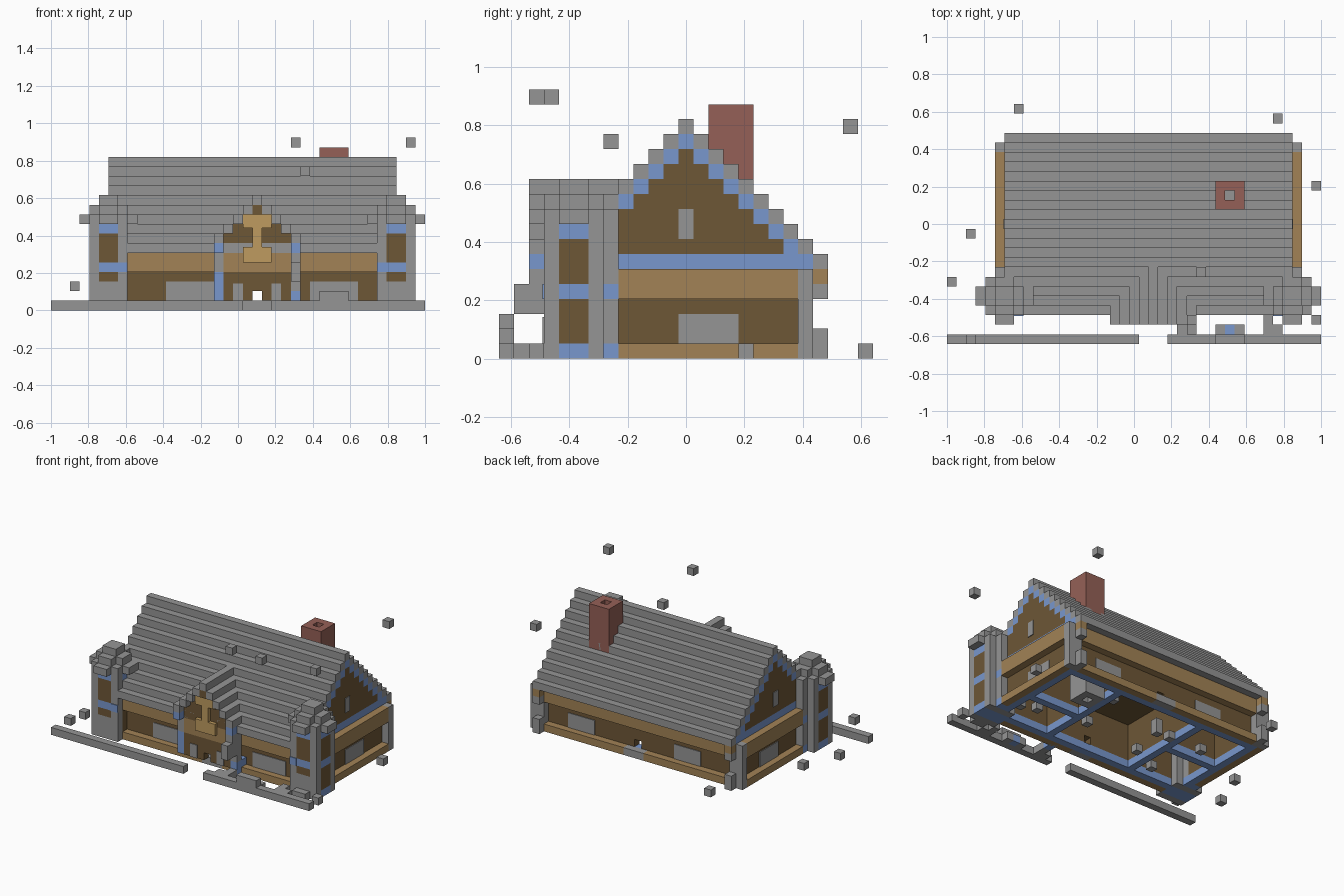
import bpy
import bmesh
import random

cube = bpy.data.objects.get("Cube")
if cube:
    bpy.data.objects.remove(cube, do_unlink=True)

UNIT = 2 / 39          # edge length of one block
MIRROR = 42            # left edge + right edge of mirrored parts
RIDGE = 12             # row of the main roof ridge
PORCH = 21             # column of the porch ridge


def material(name, *rgb):
    mat = bpy.data.materials.new(name)
    mat.use_nodes = True
    mat.diffuse_color = (*rgb, 1)
    mat.node_tree.nodes["Principled BSDF"].inputs["Base Color"].default_value = (*rgb, 1)
    return mat


stone = material("grey stone", .3, .3, .3)
blue = material("blue timber", .19, .31, .61)
tan = material("tan timber", .36, .225, .092)
brown = material("dark brown wall", .155, .095, .037)
gold = material("light tan ornament", .52, .33, .115)
brick = material("red brick", .3, .118, .095)


def part(name, mat, boxes, mirror=False):
    """Join block-aligned boxes (x range, y range, z range) into one object."""
    boxes = list(boxes)
    if mirror:
        boxes += [((MIRROR - x[1], MIRROR - x[0]), y, z) for x, y, z in boxes]
    bm = bmesh.new()
    for ranges in boxes:
        made = bmesh.ops.create_cube(bm, size=1)["verts"]
        for v in made:
            v.co = [(lo if c < 0 else hi) * UNIT for c, (lo, hi) in zip(v.co, ranges)]
            v.co.x -= 1
            v.co.y -= 12.5 * UNIT
    mesh = bpy.data.meshes.new(name)
    bm.to_mesh(mesh)
    bm.free()
    mesh.materials.append(mat)
    obj = bpy.data.objects.new(name, mesh)
    bpy.context.collection.objects.link(obj)
    return obj


def cell(x, y, z):
    return (x, x + 1), (y, y + 1), (z, z + 1)


def roof_height(row):
    return 15 - abs(row - RIDGE)


# Main roof: stepped courses, the front ones fitting between the towers
def course(row):
    top = roof_height(row) + 1
    span = (6, 36) if row > 6 else (8, 34)
    return span, (row, row + 1), (top - 1, top)


part("main_roof", stone, [course(r) for r in range(3, 22)])
part("ceiling", brown, [((7, 35), (6, 19), (6, 7))])

# Gable ends: brown infill with stepped blue trim
rows = range(8, 20)
side = (6, 7)
part("gable_wall", brown, [(side, (r, r + 1), (7, roof_height(r) - 1)) for r in rows
                           if roof_height(r) > 8], True)
part("gable_trim", blue, [(side, (r, r + 1), (roof_height(r) - 1, roof_height(r)))
                          for r in rows], True)
part("gable_band", blue, [(side, (8, 21), (6, 7))], True)
part("gable_window", stone, [((5.9, 6), (12, 13), (8, 10))], True)

# Side walls with beams and ledges
part("side_wall", brown, [(side, (8, 20), (1, 6))], True)
part("side_beam", tan, [((5, 6), (8, 20), (4, 6))], True)
part("side_ledge", tan, [((5, 6), (8, 20), (0, 1))], True)
part("side_window", stone, [((5.9, 6), (12, 16), (1, 3))], True)

# Front and back walls, each with a one-block doorway
for name, wall, out, span, panes in (("front", 5, 4, (8, 34), ((12, 17), (27, 32))),
                                     ("back", 19, 20, (7, 35), ((12, 16), (28, 32)))):
    deep, ledge = (wall, wall + 1), (out, out + 1)
    left, right = (span[0], PORCH), (PORCH + 1, span[1])
    part(name + "_wall", brown, [(left, deep, (1, 6)), (right, deep, (1, 6)),
                                 ((PORCH, PORCH + 1), deep, (2, 6))])
    part(name + "_beam", tan, [(span, ledge, (4, 6))])
    part(name + "_ledge", tan, [((span[0], PORCH - 1), ledge, (0, 1)),
                                ((PORCH + 2, span[1]), ledge, (0, 1))])
    part(name + "_doorstep", stone, [((PORCH - 1, PORCH + 2), ledge, (0, 1))])
    face = (wall - .1, wall) if name == "front" else (wall + 1, wall + 1.1)
    part(name + "_window", stone, [(pane, face, (1, 3)) for pane in panes])

# Back corner posts and log ends
part("corner_post", stone, [((5, 6), (20, 21), (0, 6)), (side, (20, 21), (0, 4)),
                            (side, (21, 22), (0, 2)), (side, (20, 22), (4, 5))], True)
part("log_end", tan, [(side, (20, 22), (5, 6))], True)

# Foundation ring, partitions and hearth
part("foundation", blue, [((8, 34), (5, 6), (0, 1)),
                          ((7, 35), (19, 20), (0, 1)), ((14, 15), (6, 19), (0, 1)),
                          ((27, 28), (6, 19), (0, 1)), ((7, 14), (12, 13), (0, 1)),
                          ((28, 35), (11, 12), (0, 1))])
part("side_foundation", blue, [(side, (8, 20), (0, 1))], True)
part("partition", brown, [((14, 15), (6, 19), (1, 6)), ((27, 28), (6, 19), (1, 6)),
                          ((7, 14), (12, 13), (1, 6)), ((28, 35), (11, 12), (1, 6))])


# Chimney and hearth: four walls around an open flue
def flue(z):
    return [((28, 29), (14, 17), z), ((30, 31), (14, 17), z),
            ((29, 30), (14, 15), z), ((29, 30), (16, 17), z)]


part("chimney", brick, flue((8, 17)))
part("hearth", stone, flue((0, 6)))

# Corner towers: stone posts, panelled sides and a stepped cap
part("tower_post", stone, [((x, x + 1), (y, y + 1), (0, 9)) for x in (4, 7) for y in (3, 6)], True)
part("tower_base", stone, [((5, 7), (3, 4), (0, 3))], True)
for name, mat, levels in (("tower_panel", brown, ((1, 4), (5, 8))),
                          ("tower_band", blue, ((0, 1), (4, 5), (8, 9)))):
    part(name, mat, [((4, 8), (4, 6), z) for z in levels], True)
    part(name + "_front", mat, [((5, 7), (3, 4), (max(z[0], 3), z[1]))
                                for z in levels if z[1] > 3], True)
part("tower_back", stone, [((5, 7), (6, 7), (0, 9)), ((5, 7), (7, 8), (1, 4)),
                           ((5, 7), (7, 8), (5, 9))], True)
part("tower_back_band", blue, [((5, 7), (7, 8), (0, 1)), ((5, 7), (7, 8), (4, 5))], True)
part("tower_inner_band", blue, [((7, 8), (2.9, 3), (4, 5))], True)
part("tower_cap", stone, [((5, 7), (4, 6), (11, 12)), ((4, 8), (4, 6), (10, 11)),
                          ((5, 7), (3, 7), (10, 11)), ((4, 8), (3, 7), (9, 10)),
                          ((3, 9), (4, 6), (9, 10)), ((5, 7), (2, 8), (9, 10))], True)

# Porch: stepped cross gable running back into the main roof
steps = range(-4, 5)
part("porch_roof", stone, [((PORCH + s, PORCH + s + 1), (2, 9 - abs(s)),
                            (11 - abs(s), 12 - abs(s))) for s in steps])
part("porch_gable", brown, [((PORCH + s, PORCH + s + 1), (3, 4), (6, 11 - abs(s)))
                            for s in steps if abs(s) < 4])
part("porch_peak", brown, [cell(PORCH, 2, 10)])
part("porch_trim", blue, [cell(PORCH + s, 2, 6) for s in (-4, 4)])
part("porch_wall", brown, [((18, PORCH), (3, 4), (1, 4)), ((22, 25), (3, 4), (1, 4)),
                           ((PORCH, 22), (3, 4), (2, 4))])
part("porch_beam", tan, [((18, 25), (3, 4), (4, 6))])
part("porch_window", stone, [((x, x + 1), (2.9, 3), (1, 2.8)) for x in (19, 23)])
part("porch_post", blue, [((17, 18), (3, 5), (1, 4)), ((25, 26), (3, 5), (0, 2))])
part("porch_pier", stone, [((17, 18), (3, 4), (4, 6)), ((25, 26), (3, 4), (2, 6)),
                           cell(25, 2, 5), ((25, 26), (1, 3), (3, 5))])
part("gable_ornament", gold, [((20, 23), (2.5, 3), (5, 6.6)), ((20, 23), (2.5, 3), (8.6, 10)),
                              ((PORCH, 22), (2.5, 3), (6.6, 8.6))])

# Low front wall and the loose stonework behind it
part("garden_wall", stone, [((0, 20), (0, 1), (0, 1)), ((23, 39), (0, 1), (0, 1)),
                            ((28, 31), (0, 1), (1, 2))])
part("loose_stonework", stone, [((24, 26), (1, 2), (0, 1)), cell(25, 2, 0),
                                cell(28, 1, 0), cell(30, 1, 0),
                                ((33, 34), (1, 3), (0, 1)), cell(34, 1, 0),
                                ((35, 37), (2, 3), (0, 1))])
part("loose_blue_block", blue, [cell(29, 1, 0)])

# Drifting stone blocks around and inside the house
part("drifting_blocks", stone, [cell(*p) for p in (
    (25, 2, 17), (37, 3, 17), (26, 7, 14), (34, 23, 15), (7, 24, 0),
    (38, 16, 0), (2, 11, 0), (2, 0, 2), (0, 6, 0), (38, 2, 0))])
random.seed(4)
part("indoor_blocks", stone, [cell(random.randint(8, 33), random.choice((7, 9, 14, 17)),
                                   random.randint(0, 3)) for _ in range(16)])
